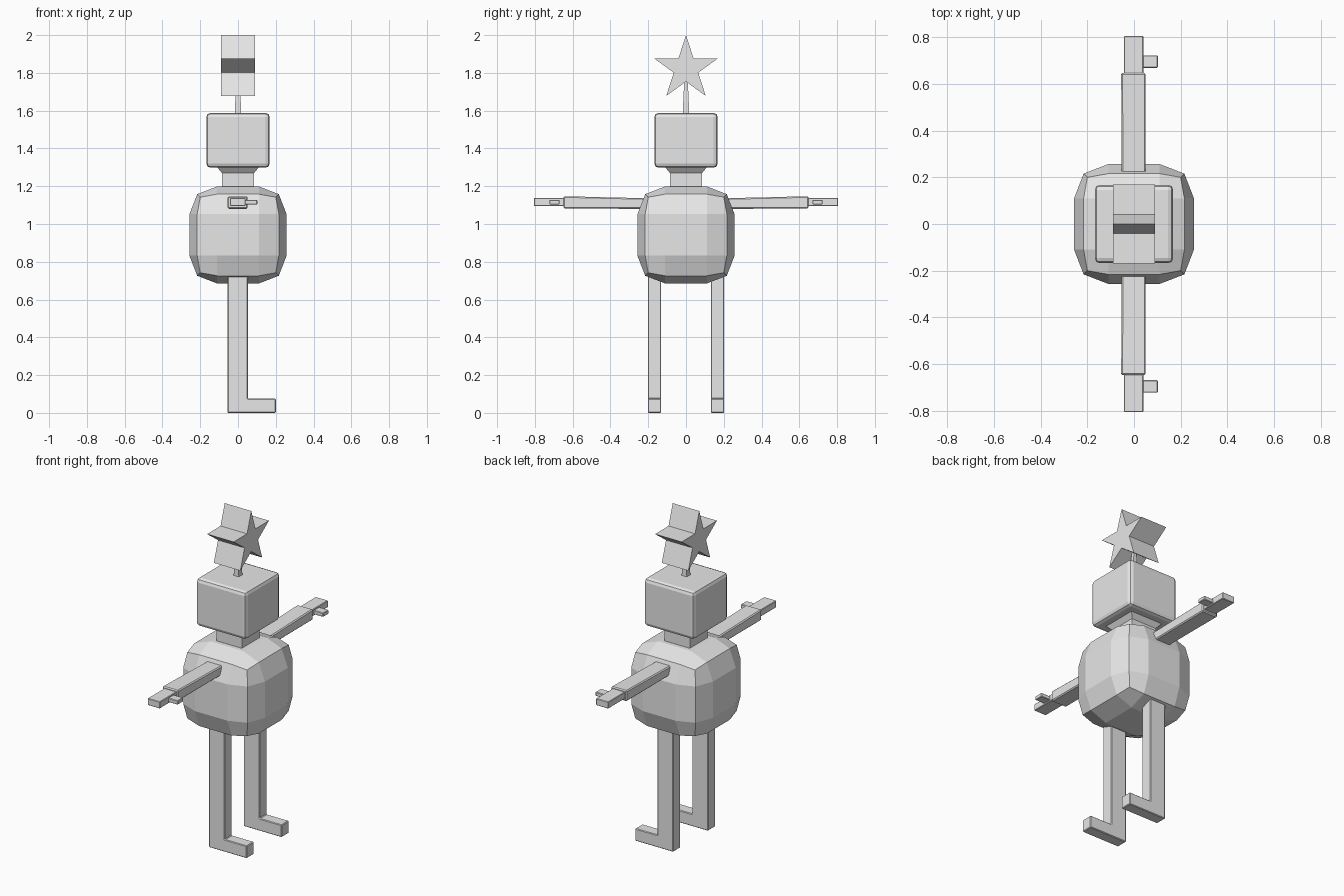
import bpy, bmesh, math

if "Cube" in bpy.data.objects:
    bpy.data.objects.remove(bpy.data.objects["Cube"])

grey = bpy.data.materials.new("light_grey")
grey.diffuse_color = (0.8, 0.8, 0.8, 1)
grey.use_nodes = True
grey.node_tree.nodes["Principled BSDF"].inputs["Base Color"].default_value = grey.diffuse_color


def finish(name, bm, bevel=0, segments=1):
    bmesh.ops.recalc_face_normals(bm, faces=bm.faces)
    mesh = bpy.data.meshes.new(name)
    bm.to_mesh(mesh)
    bm.free()
    mesh.materials.append(grey)
    ob = bpy.data.objects.new(name, mesh)
    bpy.context.collection.objects.link(ob)
    if bevel:
        mod = ob.modifiers.new("bevel", 'BEVEL')
        mod.width = bevel
        mod.segments = segments
    return ob


def loft(name, sections, bevel=0, segments=1):
    """Skin matching rings of points and cap both ends."""
    bm = bmesh.new()
    rings = [[bm.verts.new(p) for p in ring] for ring in sections]
    n = len(rings[0])
    for a, b in zip(rings, rings[1:]):
        for i in range(n):
            j = (i + 1) % n
            bm.faces.new((a[i], a[j], b[j], b[i]))
    bm.faces.new(rings[0])
    bm.faces.new(rings[-1])
    return finish(name, bm, bevel, segments)


def square(z, r):
    return [(-r, -r, z), (r, -r, z), (r, r, z), (-r, r, z)]


def upright(y, x0, x1, z0, z1):
    return [(x0, y, z0), (x1, y, z0), (x1, y, z1), (x0, y, z1)]


# Body: cube split in thirds and puffed out, with pulled-in edges and corners
bm = bmesh.new()
bmesh.ops.create_cube(bm, size=2)
bmesh.ops.subdivide_edges(bm, edges=bm.edges, cuts=2, use_grid_fill=True)
for v in bm.verts:
    outer = sum(abs(c) > 0.9 for c in v.co)
    reach = {1: 0.257, 2: 0.216, 3: 0.2}[outer]
    for i in range(3):
        size = reach if abs(v.co[i]) > 0.9 else 0.11
        v.co[i] = math.copysign(size, v.co[i])
    v.co.z += 0.942
finish("body", bm)

# Neck flaring into the head
loft("neck", [square(1.15, 0.085), square(1.27, 0.085), square(1.30, 0.11)])
loft("head", [square(1.298, 0.168), square(1.588, 0.168)], 0.022, 2)

# Star on a thin stem
loft("stem", [square(1.57, 0.018), square(1.77, 0.009)])


def star(x):
    ring = []
    for i in range(10):
        r = 0.178 if i % 2 == 0 else 0.068
        a = math.radians(36 * i)
        ring.append((x, r * math.sin(a), 1.822 + r * math.cos(a)))
    return ring


loft("star", [star(-0.089), star(0.089)])

# Limbs on both sides
for side, s in (("left", 1), ("right", -1)):
    loft(side + "_arm", [upright(s * 0.19, -0.053, 0.05, 1.08, 1.136),
                         upright(s * 0.648, -0.055, 0.05, 1.082, 1.147)], 0.006)
    loft(side + "_hand", [upright(s * 0.63, -0.043, 0.04, 1.096, 1.137),
                          upright(s * 0.806, -0.043, 0.04, 1.096, 1.137)], 0.003)
    loft(side + "_thumb", [upright(s * 0.67, 0.02, 0.102, 1.104, 1.128),
                           upright(s * 0.723, 0.02, 0.102, 1.104, 1.128)], 0.003)
    # Leg and foot share one L-shaped profile
    outline = [(-0.055, 0), (0.2, 0), (0.2, 0.075), (0.052, 0.075),
               (0.052, 0.76), (-0.055, 0.76)]
    loft(side + "_leg", [[(x, s * y, z) for x, z in outline]
                         for y in (0.132, 0.202)], 0.004)
